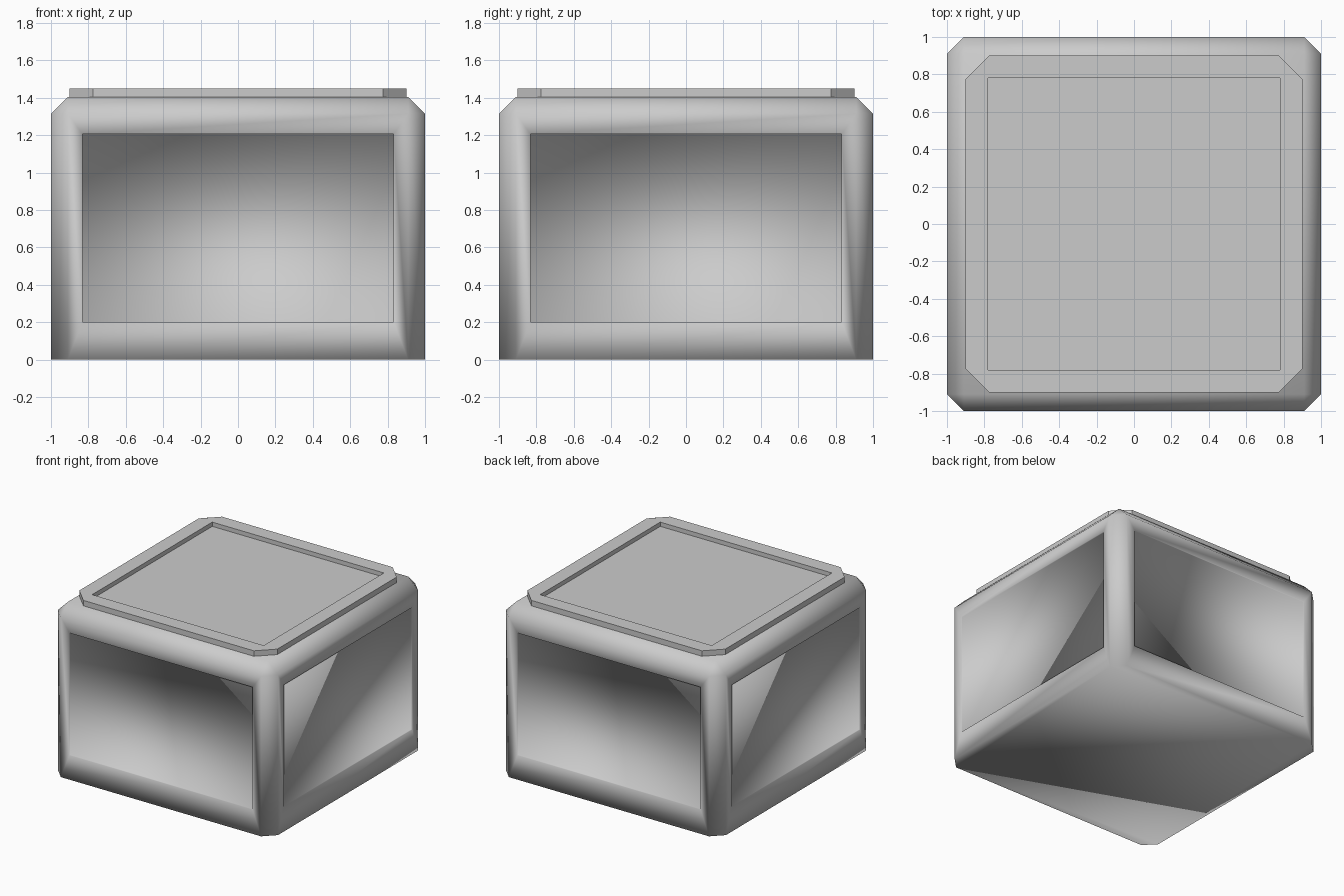
import bpy, bmesh
from mathutils import Matrix, Vector

if "Cube" in bpy.data.objects:
    bpy.data.objects.remove(bpy.data.objects["Cube"])


def box(bm, size, z0):
    sx, sy, sz = size
    bmesh.ops.create_cube(bm, size=1.0, matrix=Matrix.Translation((0, 0, z0 + sz / 2)) @ Matrix.Diagonal((sx, sy, sz, 1)))


def finish(bm, name, smooth):
    for f in bm.faces:
        f.smooth = smooth
    me = bpy.data.meshes.new(name)
    bm.to_mesh(me)
    bm.free()
    ob = bpy.data.objects.new(name, me)
    bpy.context.collection.objects.link(ob)
    return ob


def is_vertical(e):
    return abs(e.verts[0].co.z - e.verts[1].co.z) > 0.01


# Body: chamfered on top and upright edges, square at the bottom
bm = bmesh.new()
box(bm, (2, 2, 1.405), 0)
edges = [e for e in bm.edges if is_vertical(e) or e.verts[0].co.z > 1]
bmesh.ops.bevel(bm, geom=edges, offset=0.09, segments=1, affect='EDGES', profile=0.5)

# Side panels: framed and set slightly back on all four sides
bm.normal_update()
sides = [f for f in bm.faces if abs(f.normal.z) < 0.01 and f.calc_area() > 1]
for f in sides:
    n = f.normal.copy()
    bmesh.ops.inset_region(bm, faces=[f], thickness=0.11)
    mid = f.calc_center_median().z
    for v in f.verts:
        v.co.z = 1.205 if v.co.z > mid else 0.2
    panel = bmesh.ops.extrude_discrete_faces(bm, faces=[f])['faces'][0]
    bmesh.ops.translate(bm, verts=panel.verts[:], vec=n * -0.01)
bmesh.ops.recalc_face_normals(bm, faces=bm.faces[:])
finish(bm, "body", True)

# Lid: flat plate with cut corners and a square sunken tray
bm = bmesh.new()
box(bm, (1.8, 1.8, 0.045), 1.405)
bmesh.ops.bevel(bm, geom=[e for e in bm.edges if is_vertical(e)], offset=0.125,
                segments=1, affect='EDGES', profile=0.5)
bm.normal_update()
top = max(bm.faces, key=lambda f: f.calc_center_median().z)
outer = list(top.verts)
bmesh.ops.delete(bm, geom=[top], context='FACES_ONLY')
r, z = 0.78, 1.45
rim = [bm.verts.new((x * r, y * r, z)) for x, y in ((1, 1), (-1, 1), (-1, -1), (1, -1))]
low = [bm.verts.new(v.co - Vector((0, 0, 0.035))) for v in rim]
for i in range(4):
    a, b = rim[i], rim[(i + 1) % 4]
    # rim strip along the side, corner triangle, and tray wall
    def near(v, n=2):
        return sorted(outer, key=lambda o: (o.co - v.co).length)[:n]
    ca, cb = near(a), near(b)
    d = (a.co + b.co).normalized()
    d.z = 0
    oa = max(ca, key=lambda o: o.co.dot(d))
    ob_ = max(cb, key=lambda o: o.co.dot(d))
    bm.faces.new((a, oa, ob_, b))
    bm.faces.new((a, ca[0], ca[1]))
    bm.faces.new((a, b, low[(i + 1) % 4], low[i]))
bm.faces.new(low)
bmesh.ops.recalc_face_normals(bm, faces=bm.faces[:])
finish(bm, "lid", False)
